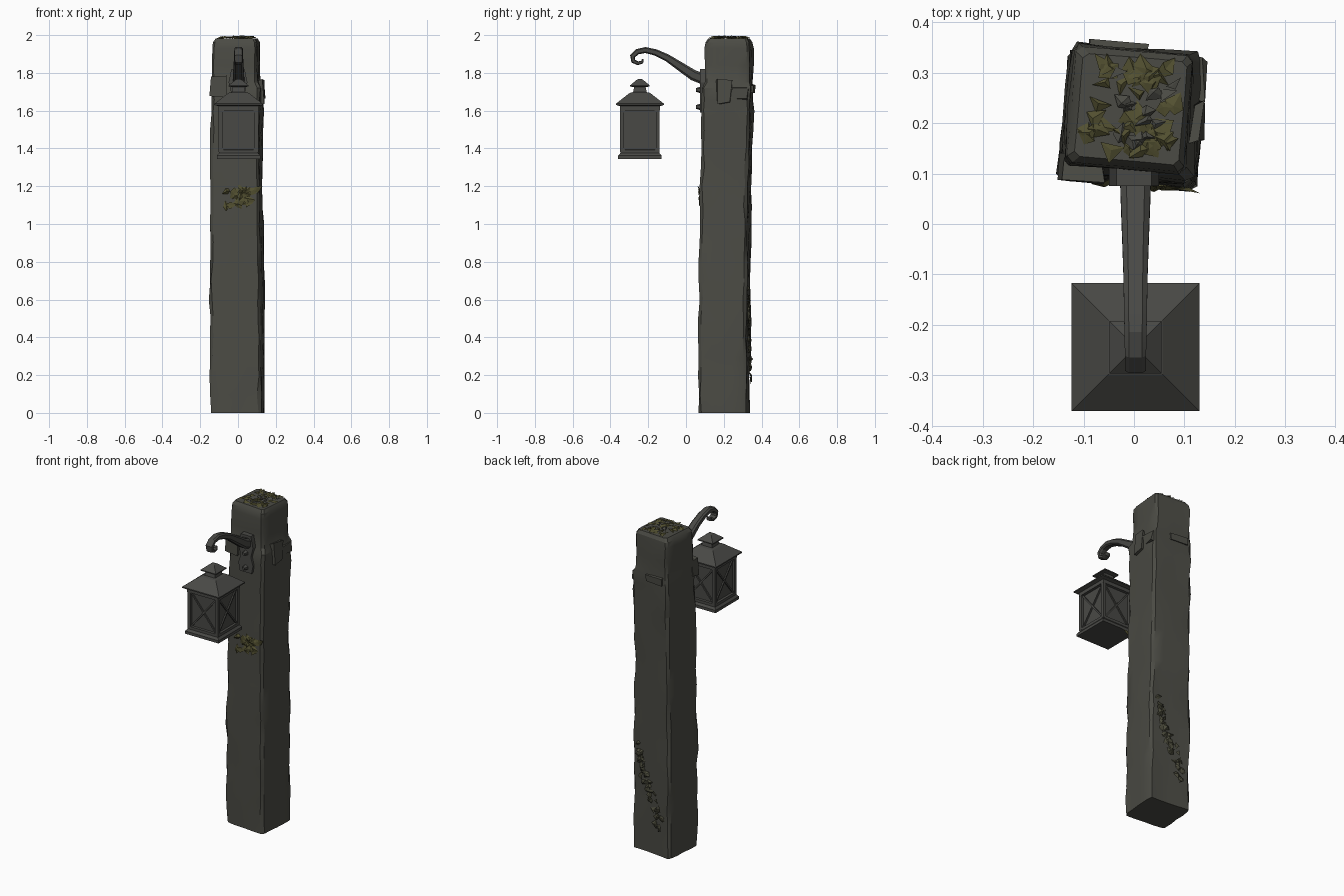
import bpy, bmesh, math, random
from mathutils import Vector, Matrix

if "Cube" in bpy.data.objects:
    bpy.data.objects.remove(bpy.data.objects["Cube"])

random.seed(7)
ROT = math.radians(-5)


def mat(name, col):
    m = bpy.data.materials.new(name)
    m.diffuse_color = (*col, 1)
    m.use_nodes = True
    m.node_tree.nodes["Principled BSDF"].inputs["Base Color"].default_value = m.diffuse_color
    return m


STONE = mat("weathered_stone", (0.070, 0.070, 0.058))
METAL = mat("dark_iron", (0.066, 0.066, 0.060))
MOSS = mat("olive_moss", (0.085, 0.080, 0.030))
VINE = mat("dark_moss", (0.068, 0.067, 0.042))


def finish(name, bm, material, smooth=True, normals=True):
    if normals:
        bmesh.ops.recalc_face_normals(bm, faces=bm.faces)
    me = bpy.data.meshes.new(name)
    bm.to_mesh(me)
    bm.free()
    ob = bpy.data.objects.new(name, me)
    bpy.context.collection.objects.link(ob)
    me.materials.append(material)
    if smooth:
        bpy.ops.object.select_all(action='DESELECT')
        ob.select_set(True)
        bpy.context.view_layer.objects.active = ob
        bpy.ops.object.shade_smooth_by_angle(angle=math.radians(25))
    return ob


def skin(bm, rings):
    """Bridge closed rings of points and cap both ends."""
    vs = [[bm.verts.new(p) for p in r] for r in rings]
    n = len(vs[0])
    for a, b in zip(vs, vs[1:]):
        for i in range(n):
            bm.faces.new((a[i], a[(i + 1) % n], b[(i + 1) % n], b[i]))
    bm.faces.new(vs[0][::-1])
    bm.faces.new(vs[-1])


def bar(bm, a, b, w, d, side):
    """Rectangular bar from a to b, width w along side, depth d across."""
    a, b = Vector(a), Vector(b)
    t = (b - a).normalized()
    s = Vector(side).normalized()
    u = t.cross(s).normalized()
    skin(bm, [[p + s * x * w / 2 + u * y * d / 2
               for x, y in ((-1, -1), (1, -1), (1, 1), (-1, 1))] for p in (a, b)])


# ---- stone post: square rings with worn corners ----
KEYS = [(0, .000, .200, .135, .126), (.7, -.004, .206, .138, .128), (1.2, -.006, .212, .128, .127),
        (1.72, -.004, .223, .131, .128), (1.75, -.008, .226, .121, .120), (1.93, -.010, .228, .120, .119),
        (1.962, -.008, .228, .116, .115), (1.982, -.006, .228, .104, .103)]


def section(z):
    for a, b in zip(KEYS, KEYS[1:]):
        if z <= b[0]:
            f = (z - a[0]) / (b[0] - a[0])
            return [a[i] + f * (b[i] - a[i]) for i in range(1, 5)]
    return KEYS[-1][1:]


def post_ring(z, rough):
    cx, cy, hx, hy = section(z)
    pts = []
    for k in range(4):
        chip = 0.95 if random.random() < 0.2 * rough else 1
        for t in (-.9, -.45, 0, .45, .9):
            edge = abs(t) > .8
            j = random.uniform(-.005, .004) if edge else random.uniform(-.0025, .002)
            x, y = t * (chip if edge else 1), -1
            for _ in range(k):
                x, y = -y, x
            p = Matrix.Rotation(ROT, 2) @ Vector((x * hx * (1 + j * rough * 8),
                                                  y * hy * (1 + j * rough * 8)))
            dz = random.uniform(-.008, .008) * rough if 0 < z < 1.65 else 0
            pts.append((cx + p.x, cy + p.y, z + dz))
    return pts


bm = bmesh.new()
levels = [i * .1 for i in range(17)] + [1.66, 1.72, 1.75, 1.84, 1.93, 1.962, 1.982]
skin(bm, [post_ring(z, .3 if z > 1.95 else 1) for z in levels])
finish("stone_post", bm, STONE)

# ---- chipped stone lumps on the post ----
bm = bmesh.new()
for x, y, z, sx, sy, sz in ((-.105, .113, 1.73, .043, .026, .05), (.124, .20, 1.70, .014, .04, .06),
                            (.128, .29, 1.69, .010, .04, .03), (-.03, .35, 1.72, .06, .012, .02)):
    m = Matrix.Translation((x, y, z)) @ Matrix.Rotation(ROT, 4, 'Z') @ Matrix.Diagonal((sx, sy, sz, 1))
    r = bmesh.ops.create_cube(bm, size=2, matrix=m)
    for v in r['verts']:
        v.co += Vector([random.uniform(-.008, .008) for _ in range(3)])
finish("stone_chips", bm, STONE, False)


# ---- moss: clusters of small ragged flakes ----
def flakes(name, spots, normal, size, lift, material):
    bm = bmesh.new()
    n = Vector(normal).normalized()
    u = n.orthogonal().normalized()
    v = n.cross(u)
    for c in spots:
        c = Vector(c)
        k = random.choice((3, 4, 5))
        a0 = random.uniform(0, 6.28)
        mid = bm.verts.new(c + n * random.uniform(.3, 1) * lift)
        rim = []
        for i in range(k):
            a = a0 + i * 2 * math.pi / k + random.uniform(-.3, .3)
            r = size * random.uniform(.4, 1.2)
            rim.append(bm.verts.new(c + u * r * math.cos(a) + v * r * math.sin(a)
                                    + n * random.uniform(-.2, .7) * lift))
        for i in range(k):
            bm.faces.new((mid, rim[i], rim[(i + 1) % k]))
    return finish(name, bm, material, False, False)


def turned(x, y):
    p = Matrix.Rotation(ROT, 2) @ Vector((x, y))
    return p.x - .006, p.y + .228


R = random.uniform
flakes("top_moss", [(*turned(R(-.085, .085), R(-.085, .085)), 1.983) for _ in range(42)],
       (0, 0, 1), .027, .014, MOSS)
flakes("top_stone_crumbs", [(*turned(R(-.04, .09), R(-.08, .07)), 1.986) for _ in range(14)],
       (0, 0, 1), .022, .014, STONE)
spots = []
for _ in range(24):
    x = random.gauss(.02, .04)
    x = max(-.06, min(.10, x))
    spots.append((x, .081 - .087 * x, 1.15 + .35 * (x - .02) + random.gauss(0, .035)))
flakes("front_moss", spots, (-.087, -1, 0), .03, .014, MOSS)
spots = []
for i in range(46):
    f = i / 45
    x = .105 - .17 * f + R(-.025, .025)
    spots.append((x, .331 - .087 * x, .62 - .43 * f + R(-.05, .05)))
flakes("back_moss", spots, (.087, 1, 0), .025, .02, VINE)

# ---- wall plate for the hook ----
bm = bmesh.new()
skin(bm, [[(x, y, z) for x, z in ((-.04, 1.59), (.04, 1.59), (.05, 1.64), (.035, 1.69), (.05, 1.75),
                                  (.035, 1.82), (-.035, 1.82), (-.05, 1.75), (-.035, 1.69), (-.05, 1.64))]
          for y in (.115, .075)])
for z in (1.62, 1.71):
    bmesh.ops.create_cone(bm, cap_ends=True, segments=6, radius1=.018, radius2=.010, depth=.025,
                          matrix=Matrix.Translation((0, .066, z)) @ Matrix.Rotation(math.pi / 2, 4, 'X'))
finish("wall_plate", bm, METAL, False)

# ---- curled hook arm: (y, z, half width, half thickness) ----
PATH = [(.10, 1.765, .031, .030), (.04, 1.787, .029, .028), (-.04, 1.840, .026, .023),
        (-.10, 1.880, .024, .019), (-.16, 1.908, .023, .017), (-.215, 1.921, .022, .016),
        (-.258, 1.912, .021, .015), (-.283, 1.888, .021, .014), (-.279, 1.862, .020, .012),
        (-.255, 1.851, .019, .010), (-.232, 1.857, .018, .008), (-.228, 1.872, .015, .005)]
bm = bmesh.new()
rings = []
for i, (y, z, w, h) in enumerate(PATH):
    a, b = PATH[max(i - 1, 0)], PATH[min(i + 1, len(PATH) - 1)]
    t = Vector((0, b[0] - a[0], b[1] - a[1])).normalized()
    n = Vector((0, t.z, -t.y))
    rings.append([Vector((.003 + w * p, y, z)) + n * h * q
                  for p, q in ((-1, -.6), (-.6, -1), (.6, -1), (1, -.6), (1, .6), (.6, 1), (-.6, 1), (-1, .6))])
skin(bm, rings)
finish("hook_arm", bm, METAL)

# ---- lantern ----
LX, LY = .003, -.244


def stack(name, profile):
    bm = bmesh.new()
    skin(bm, [[(LX + x * h, LY + y * h, z) for x, y in ((-1, -1), (1, -1), (1, 1), (-1, 1))]
              for h, z in profile])
    finish(name, bm, METAL, False)


stack("lantern_base", [(.115, 1.345), (.115, 1.362), (.104, 1.375), (.104, 1.392), (.09, 1.394)])
stack("lantern_panes", [(.091, 1.38), (.091, 1.63)])
stack("lantern_top_rail", [(.09, 1.600), (.106, 1.602), (.106, 1.634)])
stack("lantern_roof", [(.100, 1.622), (.127, 1.630), (.127, 1.637), (.054, 1.694), (.036, 1.698),
                       (.030, 1.728)])
stack("lantern_cap", [(.028, 1.724), (.052, 1.728), (.052, 1.734), (.016, 1.764), (.006, 1.768)])

# corner posts and crossed bars on all four sides
bm = bmesh.new()
for k in range(4):
    m = Matrix.Translation((LX, LY, 0)) @ Matrix.Rotation(k * math.pi / 2, 4, 'Z')
    side = m.to_3x3() @ Vector((0, 1, 0))
    bar(bm, m @ Vector((.095, -.095, 1.38)), m @ Vector((.095, -.095, 1.62)), .02, .02, side)
    for s in (-1, 1):
        bar(bm, m @ Vector((-.086 * s, -.094, 1.392)), m @ Vector((.086 * s, -.094, 1.602)), .009, .009, side)
finish("lantern_frame", bm, METAL, False)
